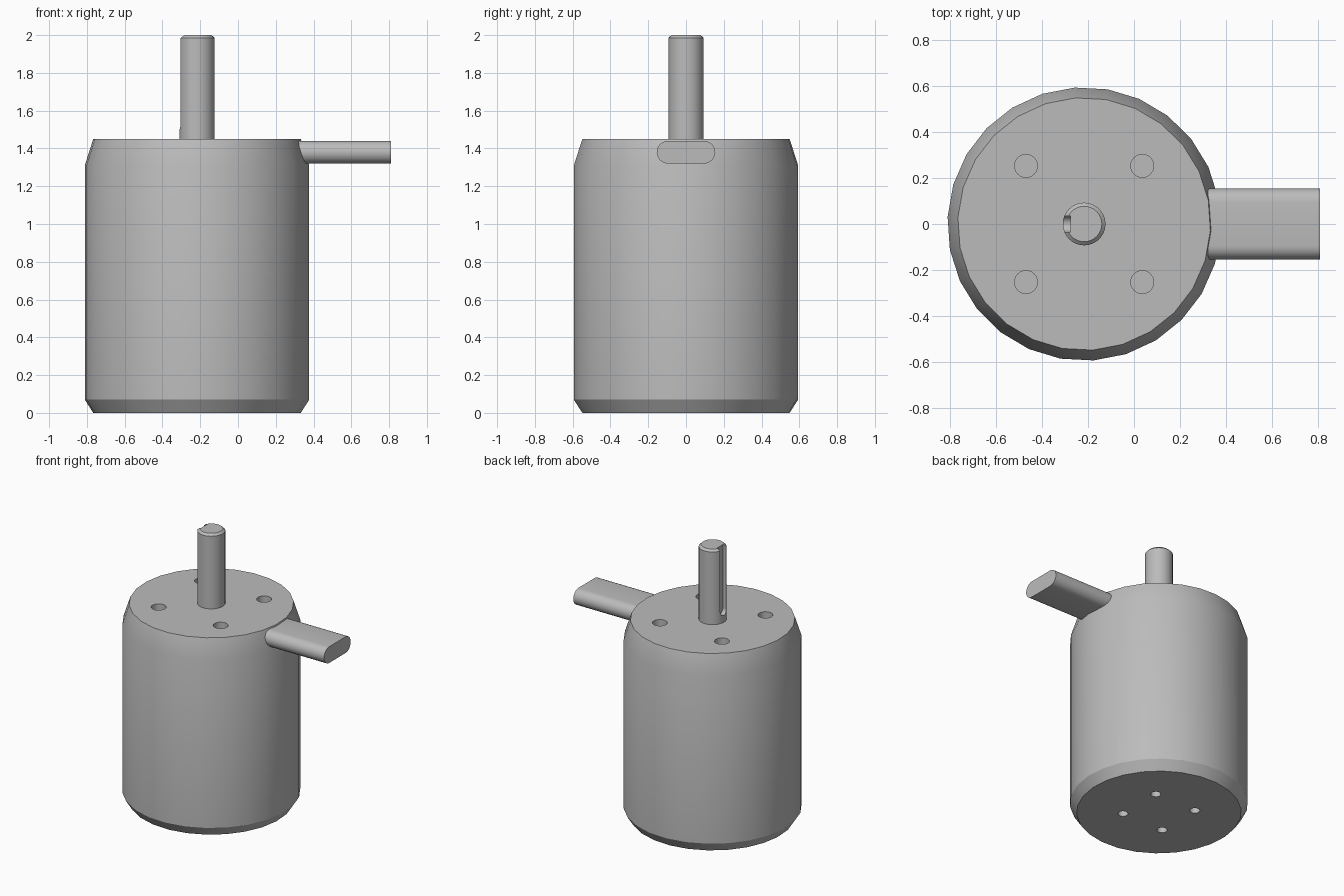
import bpy, bmesh, math
from mathutils import Matrix, Vector

cube = bpy.data.objects.get("Cube")
if cube:
    bpy.data.objects.remove(cube, do_unlink=True)

AXIS_X = -0.217
BODY_TOP = 1.45

grey = bpy.data.materials.new("brushed grey")
grey.use_nodes = True
colour = (0.5, 0.5, 0.5, 1)
grey.diffuse_color = colour
grey.node_tree.nodes["Principled BSDF"].inputs["Base Color"].default_value = colour


def make_object(name, bm):
    bmesh.ops.recalc_face_normals(bm, faces=bm.faces)
    mesh = bpy.data.meshes.new(name)
    bm.to_mesh(mesh)
    bm.free()
    obj = bpy.data.objects.new(name, mesh)
    bpy.context.collection.objects.link(obj)
    mesh.materials.append(grey)
    return obj


def turned(name, profile, sides, phase=0.0):
    """Closed solid turned about the motor axis from (radius, height) pairs."""
    bm = bmesh.new()
    rings = []
    for r, z in profile:
        angles = [phase + math.tau * i / sides for i in range(sides)]
        rings.append([bm.verts.new((AXIS_X + r * math.cos(a), r * math.sin(a), z))
                      for a in angles])
    for low, high in zip(rings, rings[1:]):
        for i in range(sides):
            j = (i + 1) % sides
            bm.faces.new((low[i], low[j], high[j], high[i]))
    bm.faces.new(rings[0])
    bm.faces.new(rings[-1])
    return make_object(name, bm)


def extruded(name, outline, direction):
    """Solid made by sweeping a flat outline along a direction."""
    bm = bmesh.new()
    face = bm.faces.new([bm.verts.new(p) for p in outline])
    new = bmesh.ops.extrude_face_region(bm, geom=[face])["geom"]
    moved = [g for g in new if isinstance(g, bmesh.types.BMVert)]
    bmesh.ops.translate(bm, verts=moved, vec=Vector(direction))
    return make_object(name, bm)


def hole_cutter(name, spacing, radius, z, depth):
    """Four drills in a square pattern, reaching depth either side of z."""
    bm = bmesh.new()
    for sx in (-1, 1):
        for sy in (-1, 1):
            place = Matrix.Translation((AXIS_X + sx * spacing, sy * spacing, z))
            bmesh.ops.create_cone(bm, cap_ends=True, segments=24, radius1=radius,
                                  radius2=radius, depth=2 * depth, matrix=place)
    return make_object(name, bm)


def select_only(obj):
    bpy.ops.object.select_all(action='DESELECT')
    obj.select_set(True)
    bpy.context.view_layer.objects.active = obj


def cut(obj, cutter):
    cutter.hide_render = True
    mod = obj.modifiers.new("cut", 'BOOLEAN')
    mod.operation = 'DIFFERENCE'
    mod.solver = 'EXACT'
    mod.object = cutter
    select_only(obj)
    bpy.ops.object.modifier_apply(modifier=mod.name)
    bpy.data.objects.remove(cutter, do_unlink=True)


# Chamfered housing with screw holes in both ends
body = turned("motor_housing", [(0.55, 0), (0.595, 0.07), (0.595, 1.31), (0.55, BODY_TOP)],
              26, math.radians(-3))
cut(body, hole_cutter("top_hole_cutter", 0.253, 0.05, BODY_TOP, 0.2))
cut(body, hole_cutter("bottom_hole_cutter", 0.17, 0.034, 0, 0.15))

# Output shaft with a round-ended keyway on its right side
shaft = turned("output_shaft", [(0.093, BODY_TOP - 0.02), (0.093, 1.985), (0.077, 2)], 32)
key_r, key_z = 0.035, 1.535
keyway = [(AXIS_X - 0.2, key_r * math.cos(a), key_z + key_r * math.sin(a))
          for a in (math.pi + math.pi * i / 12 for i in range(13))]
keyway += [(AXIS_X - 0.2, key_r, 2.1), (AXIS_X - 0.2, -key_r, 2.1)]
cut(shaft, extruded("keyway_cutter", keyway, (0.14, 0, 0)))

# Flat cable with rounded edges leaving the left side
cable_r, cable_half, cable_z = 0.06, 0.155, 1.38
outline = []
for side in (1, -1):
    for i in range(13):
        a = math.pi * i / 12 - math.pi / 2
        outline.append((0.3, side * (cable_half - cable_r + cable_r * math.cos(a)),
                        cable_z + side * cable_r * math.sin(a)))
cable = extruded("flat_cable", outline, (0.51, 0, 0))

for obj in (body, shaft, cable):
    select_only(obj)
    bpy.ops.object.shade_smooth_by_angle(angle=math.radians(30))
